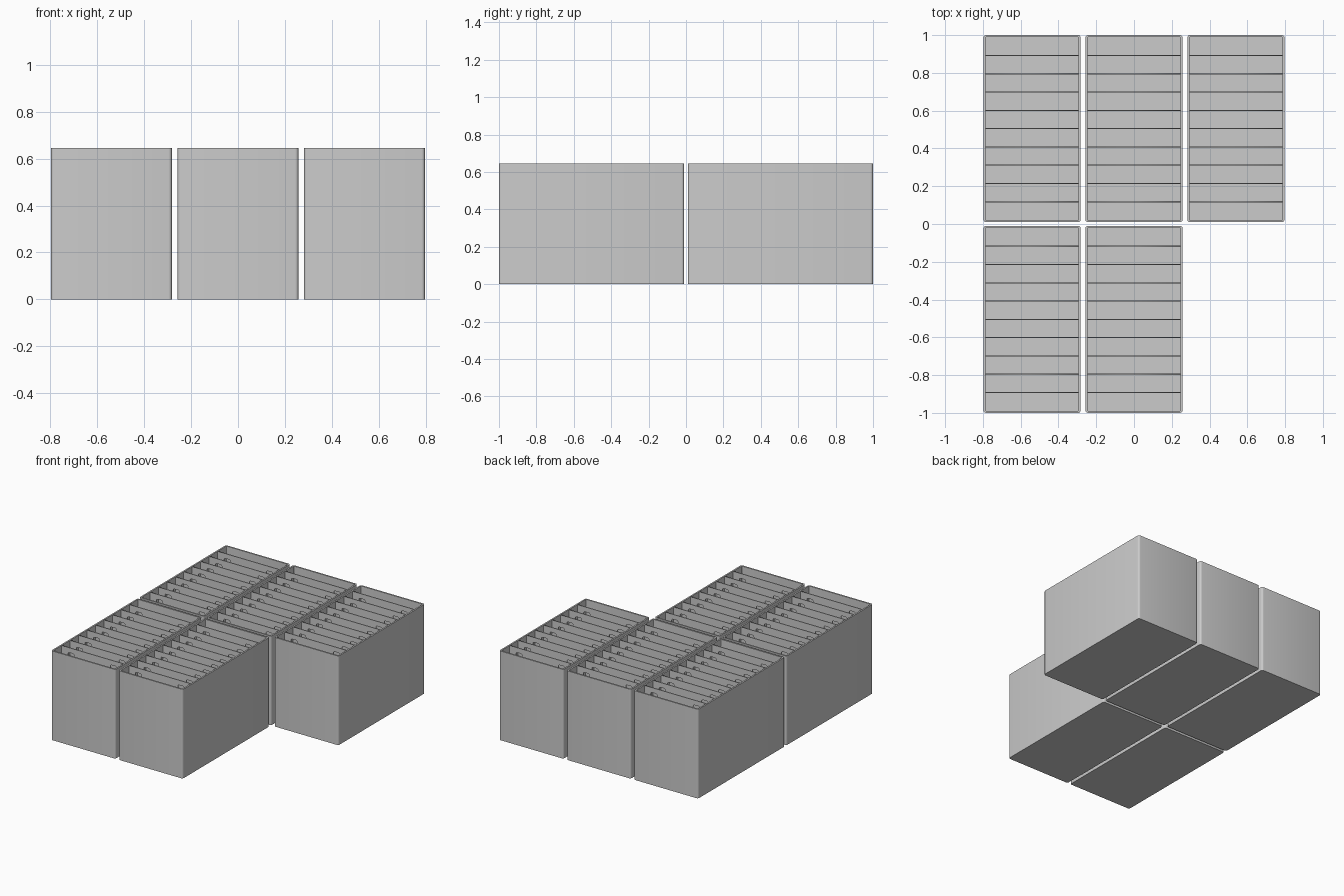
import bpy
from math import cos, sin, pi
from mathutils import Matrix

default = bpy.data.objects.get("Cube")
if default:
    bpy.data.objects.remove(default, do_unlink=True)

# One plain grey for everything
grey = bpy.data.materials.new("plain grey")
grey.use_nodes = True
color = (0.6, 0.6, 0.6, 1)
grey.diffuse_color = color
grey.node_tree.nodes["Principled BSDF"].inputs["Base Color"].default_value = color

WIDTH, DEPTH, HEIGHT = 0.515, 0.99, 0.645
PITCH_X, GAP_Y = 0.5395, 0.02
WALL, FLOOR, SHEET = 0.011, 0.012, 0.006
SLOTS = 10


def rounded_rect(w, h, r, cx=0, cy=0, steps=4):
    """Outline of a rectangle with rounded corners."""
    points = []
    for i, (sx, sy) in enumerate([(1, 1), (-1, 1), (-1, -1), (1, -1)]):
        for k in range(steps + 1):
            a = (i + k / steps) * pi / 2
            points.append((cx + sx * (w / 2 - r) + r * cos(a),
                           cy + sy * (h / 2 - r) + r * sin(a)))
    return points


def plate_mesh(name, outlines, thickness):
    """Extrude outlines about z = 0; inner outlines become openings."""
    curve = bpy.data.curves.new(name + " outline", "CURVE")
    curve.dimensions = "2D"
    curve.fill_mode = "BOTH"
    curve.extrude = thickness / 2
    for outline in outlines:
        spline = curve.splines.new("POLY")
        spline.points.add(len(outline) - 1)
        for p, (x, y) in zip(spline.points, outline):
            p.co = (x, y, 0, 1)
        spline.use_cyclic_u = True
    helper = bpy.data.objects.new(name + " helper", curve)
    bpy.context.collection.objects.link(helper)
    graph = bpy.context.evaluated_depsgraph_get()
    mesh = bpy.data.meshes.new_from_object(helper.evaluated_get(graph))
    bpy.data.objects.remove(helper, do_unlink=True)
    mesh.name = name
    mesh.materials.clear()
    mesh.materials.append(grey)
    return mesh


def place(name, mesh, location):
    obj = bpy.data.objects.new(name, mesh)
    obj.location = location
    bpy.context.collection.objects.link(obj)


# Shared parts: wall ring, floor and divider with two small holes
outer = rounded_rect(WIDTH, DEPTH, 0.014)
inner = rounded_rect(WIDTH - 2 * WALL, DEPTH - 2 * WALL, 0.004)
walls = plate_mesh("bin_walls", [outer, inner], HEIGHT)
floor = plate_mesh("bin_floor", [inner], FLOOR)

sheet_w, sheet_h = WIDTH - 2 * WALL, HEIGHT - FLOOR
sheet = [(sx * sheet_w / 2, sy * sheet_h / 2)
         for sx, sy in [(1, 1), (-1, 1), (-1, -1), (1, -1)]]
holes = [rounded_rect(0.05, 0.05, 0.01, side * 0.17, sheet_h / 2 - 0.06)
         for side in (-1, 1)]
divider = plate_mesh("divider", [sheet] + holes, SHEET)
divider.transform(Matrix.Rotation(pi / 2, 4, "X"))

# Five bins: three at the back, two at the front
slot = (DEPTH - 2 * WALL) / SLOTS
for row, columns in (("back", (-1, 0, 1)), ("front", (-1, 0))):
    y = (DEPTH + GAP_Y) / 2 * (1 if row == "back" else -1)
    for column in columns:
        x = column * PITCH_X
        tag = row + "_" + ("right", "middle", "left")[column + 1]
        place(tag + "_bin_walls", walls, (x, y, HEIGHT / 2))
        place(tag + "_bin_floor", floor, (x, y, FLOOR / 2))
        for i in range(1, SLOTS):
            place(f"{tag}_divider_{i}", divider,
                  (x, y + (i - SLOTS / 2) * slot, FLOOR + sheet_h / 2))
